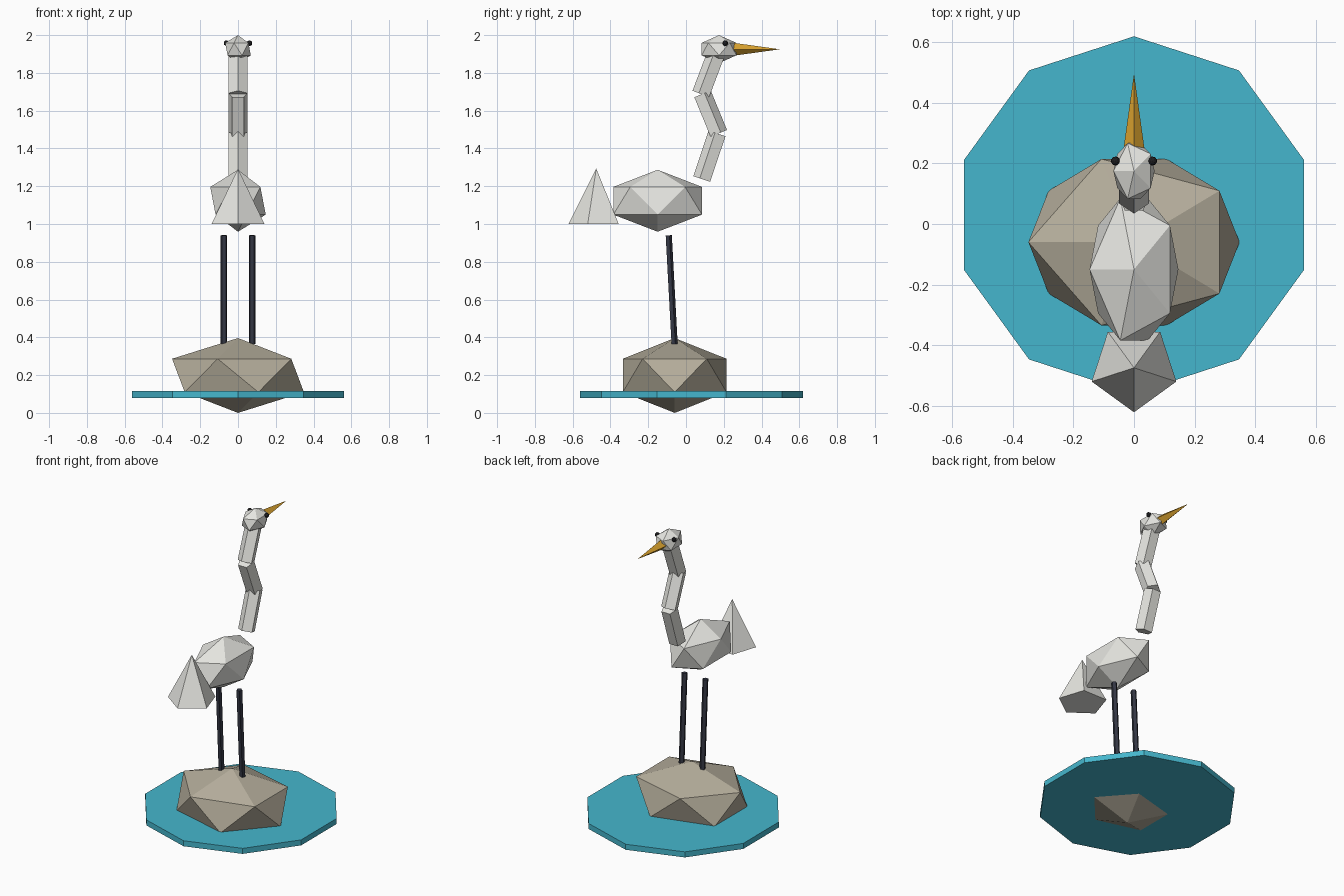
import bpy, bmesh, math
from mathutils import Vector, Matrix

if "Cube" in bpy.data.objects:
    bpy.data.objects.remove(bpy.data.objects["Cube"])


def material(name, rgb):
    m = bpy.data.materials.new(name)
    m.diffuse_color = (*rgb, 1.0)
    m.use_nodes = True
    m.node_tree.nodes["Principled BSDF"].inputs["Base Color"].default_value = m.diffuse_color
    return m


WHITE = material("feather white", (0.82, 0.82, 0.78))
STONE = material("warm stone", (0.46, 0.42, 0.33))
WATER = material("water blue", (0.06, 0.47, 0.61))
AMBER = material("beak amber", (0.73, 0.38, 0.03))
SLATE = material("leg slate", (0.034, 0.038, 0.058))
BLACK = material("eye black", (0.013, 0.013, 0.015))


def finish(name, bm, mat):
    mesh = bpy.data.meshes.new(name)
    bmesh.ops.recalc_face_normals(bm, faces=bm.faces)
    bm.to_mesh(mesh)
    bm.free()
    mesh.materials.append(mat)
    obj = bpy.data.objects.new(name, mesh)
    bpy.context.collection.objects.link(obj)
    return obj


def gem(name, center, scale, mat, subdivisions=1):
    """Faceted ball, turned half way round and stretched."""
    bm = bmesh.new()
    bmesh.ops.create_icosphere(bm, subdivisions=subdivisions, radius=1.0)
    bm.transform(Matrix.Translation(center) @ Matrix.Diagonal((*scale, 1))
                 @ Matrix.Rotation(math.pi, 4, 'Z'))
    return finish(name, bm, mat)


def rod(name, a, b, r1, r2, sides, mat, corner):
    """Prism or cone from a to b; its first corner points towards 'corner'."""
    a, b = Vector(a), Vector(b)
    z = (b - a).normalized()
    y = Vector(corner)
    y = (y - z * y.dot(z)).normalized()
    x = y.cross(z)
    rot = Matrix((x, y, z)).transposed().to_4x4()
    bm = bmesh.new()
    bmesh.ops.create_cone(bm, cap_ends=True, segments=sides, radius1=r1,
                          radius2=r2, depth=(b - a).length)
    bm.transform(Matrix.Translation((a + b) / 2) @ rot)
    return finish(name, bm, mat)


BACK, AHEAD, UP = (0, -1, 0), (0, 1, 0), (0, 0, 1)

# Base: pond disc and rock
rod("pond", (0, 0.03, 0.08), (0, 0.03, 0.116), 0.59, 0.59, 10, WATER, AHEAD)
gem("rock", (0, -0.06, 0.198), (0.39, 0.323, 0.198), STONE)

# Body and tail
gem("body", (0, -0.15, 1.123), (0.164, 0.276, 0.164), WHITE)
rod("tail", (0, -0.475, 1.0), (0, -0.475, 1.293), 0.147, 0, 5, WHITE, BACK)

# Legs
for side, label in ((-1, "left"), (1, "right")):
    x = 0.075 * side
    rod(label + "_leg", (x, -0.062, 0.365), (x, -0.093, 0.94),
        0.018, 0.018, 5, SLATE, AHEAD)

# Neck: three bent segments
path = [(0, 0.088, 1.237), (0, 0.169, 1.478), (0, 0.083, 1.687), (0, 0.16, 1.89)]
for i, corner in enumerate((BACK, AHEAD, BACK)):
    rod(f"neck_{i + 1}", path[i], path[i + 1], 0.052, 0.052, 5, WHITE, corner)

# Head, beak and eyes
gem("head", (0, 0.175, 1.926), (0.076, 0.108, 0.074), WHITE)
rod("beak", (0, 0.245, 1.925), (0, 0.497, 1.925), 0.035, 0, 4, AMBER, UP)
for side, label in ((-1, "left"), (1, "right")):
    gem(label + "_eye", (0.061 * side, 0.208, 1.957), (0.015,) * 3, BLACK, 2)
